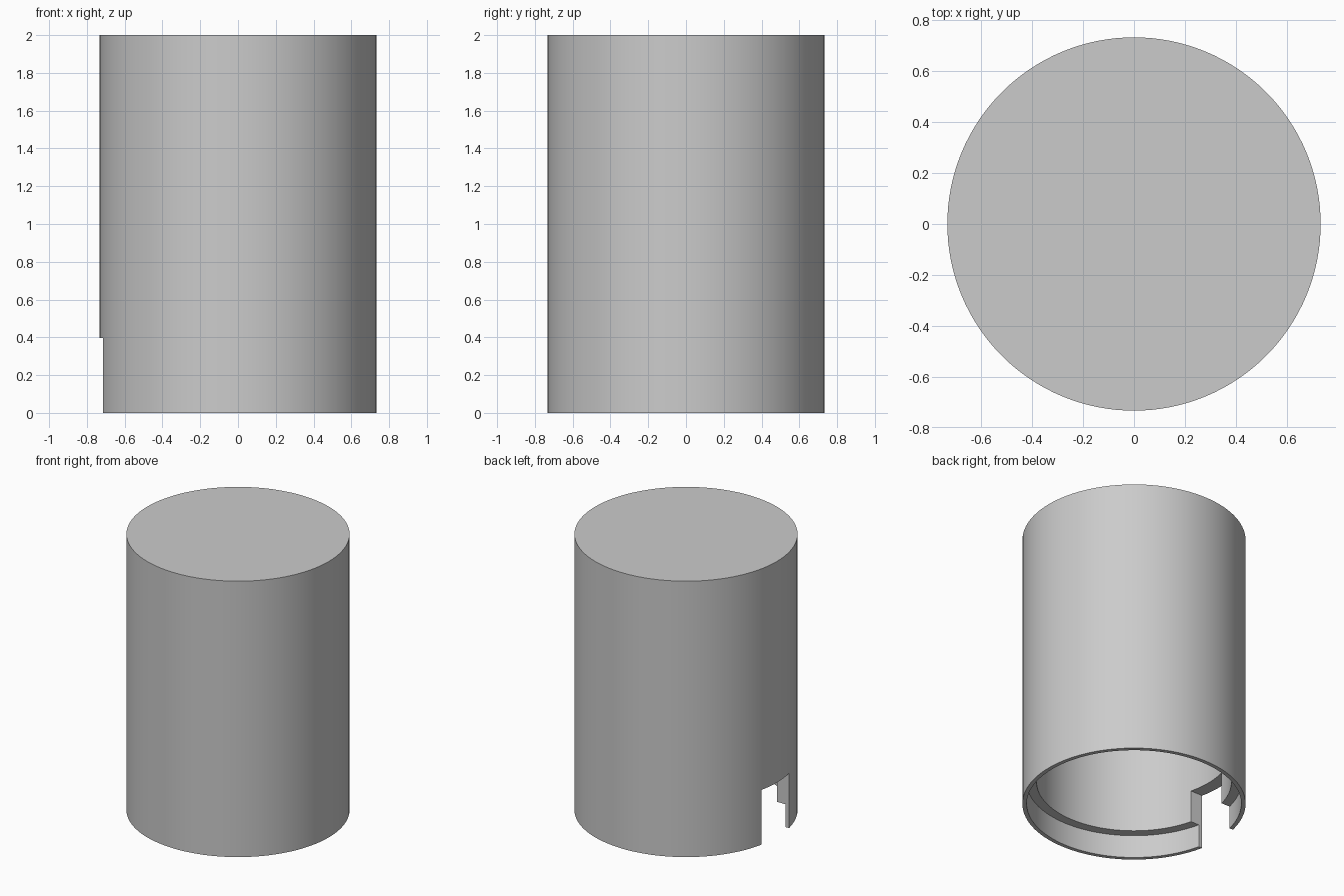
import bpy, bmesh, math
from mathutils import Matrix

cube = bpy.data.objects.get("Cube")
if cube:
    bpy.data.objects.remove(cube, do_unlink=True)

SEGMENTS = 128
HEIGHT = 2.0
OUTER, RIM, INNER = 0.733, 0.705, 0.64   # radii
STEP, LID = 0.165, 0.093                 # rim recess depth, top thickness
SLOT_WIDTH, SLOT_TOP = 0.314, 0.397

grey = bpy.data.materials.new("light grey")
grey.use_nodes = True
colour = (0.6, 0.6, 0.6, 1)
grey.diffuse_color = colour
grey.node_tree.nodes["Principled BSDF"].inputs["Base Color"].default_value = colour


def make_object(name, bm):
    mesh = bpy.data.meshes.new(name)
    bmesh.ops.recalc_face_normals(bm, faces=bm.faces)
    bm.to_mesh(mesh)
    bm.free()
    mesh.materials.append(grey)
    obj = bpy.data.objects.new(name, mesh)
    bpy.context.collection.objects.link(obj)
    return obj


# Hollow cap, closed on top, with a thinner rim at the open bottom
profile = [(OUTER, HEIGHT), (OUTER, 0), (RIM, 0), (RIM, STEP),
           (INNER, STEP), (INNER, HEIGHT - LID)]
bm = bmesh.new()
rings = []
for r, z in profile:
    ring = bmesh.ops.create_circle(bm, segments=SEGMENTS, radius=r,
                                   matrix=Matrix.Translation((0, 0, z)))
    rings.append(ring["verts"])
for a, b in zip(rings, rings[1:]):
    for i in range(SEGMENTS):
        j = (i + 1) % SEGMENTS
        bm.faces.new((a[i], a[j], b[j], b[i]))
bm.faces.new(rings[0])
bm.faces.new(rings[-1])
cap = make_object("cap", bm)

# Slot cut through one side of the wall
bm = bmesh.new()
bmesh.ops.create_cube(bm, size=1, matrix=Matrix.Translation((-OUTER, 0, 0))
                      @ Matrix.Diagonal((0.6, SLOT_WIDTH, 2 * SLOT_TOP, 1)))
cutter = make_object("slot_cutter", bm)
cut = cap.modifiers.new("slot", "BOOLEAN")
cut.operation = "DIFFERENCE"
cut.solver = "EXACT"
cut.object = cutter

bpy.ops.object.select_all(action="DESELECT")
bpy.context.view_layer.objects.active = cap
cap.select_set(True)
bpy.ops.object.modifier_apply(modifier=cut.name)
bpy.data.objects.remove(cutter, do_unlink=True)
bpy.ops.object.shade_smooth_by_angle(angle=math.radians(30))
